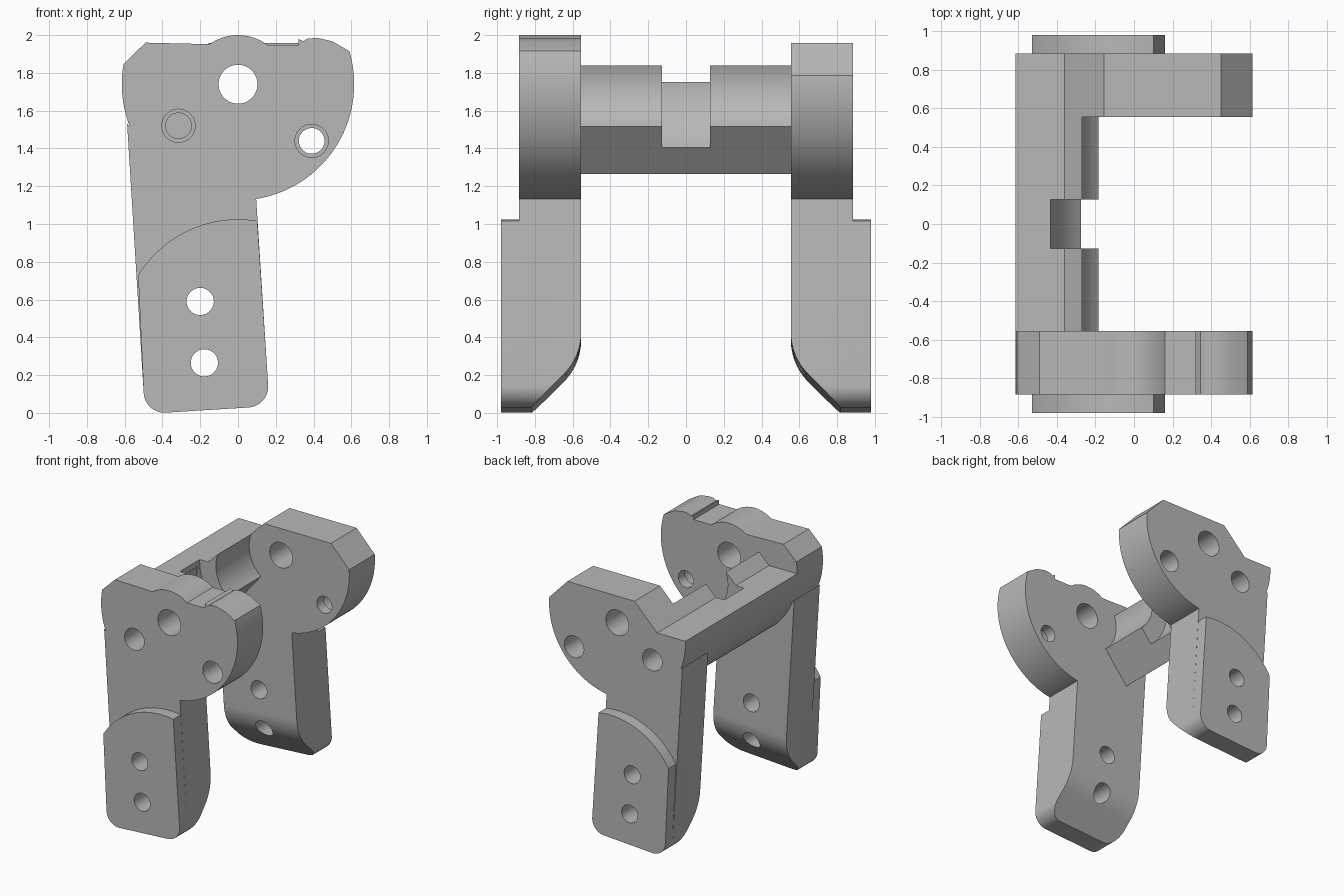
import bpy, bmesh, math
from mathutils import Matrix, Vector

if "Cube" in bpy.data.objects:
    bpy.data.objects.remove(bpy.data.objects["Cube"])

grey = bpy.data.materials.new("plain_grey")
grey.use_nodes = True
COLOR = (0.48, 0.48, 0.48, 1)
grey.diffuse_color = COLOR
grey.node_tree.nodes["Principled BSDF"].inputs["Base Color"].default_value = COLOR

PIVOT = (0, 1.74)      # centre of the round heads
HEAD_R = 0.615
TILT = 0.062           # lean of the legs
INNER, FACE, OUTER = 0.555, 0.885, 0.98


def arc(centre, r, start, end, n=24):
    angles = [math.radians(start + (end - start) * i / n) for i in range(n + 1)]
    return [(centre[0] + r * math.cos(a), centre[1] + r * math.sin(a)) for a in angles]


def lean(u, v):
    """Leg coordinates to x, z."""
    c, s = math.cos(TILT), math.sin(TILT)
    return (-0.163 + u * c - v * s, 0.015 + u * s + v * c)


def prism(name, points, a, b, place=lambda p, w: (p[0], w, p[1])):
    """Extrude a flat outline from a to b."""
    bm = bmesh.new()
    lower = [bm.verts.new(place(p, a)) for p in points]
    upper = [bm.verts.new(place(p, b)) for p in points]
    bm.faces.new(lower)
    bm.faces.new(upper[::-1])
    n = len(points)
    for i in range(n):
        j = (i + 1) % n
        bm.faces.new((lower[i], upper[i], upper[j], lower[j]))
    bmesh.ops.recalc_face_normals(bm, faces=bm.faces)
    mesh = bpy.data.meshes.new(name)
    bm.to_mesh(mesh)
    bm.free()
    obj = bpy.data.objects.new(name, mesh)
    bpy.context.collection.objects.link(obj)
    mesh.materials.append(grey)
    return obj


def activate(obj):
    bpy.ops.object.select_all(action="DESELECT")
    obj.select_set(True)
    bpy.context.view_layer.objects.active = obj


def cut(obj, cutter):
    cutter.hide_render = True
    mod = obj.modifiers.new("cut", "BOOLEAN")
    mod.operation = "DIFFERENCE"
    mod.solver = "EXACT"
    mod.object = cutter
    activate(obj)
    bpy.ops.object.modifier_apply(modifier=mod.name)
    bpy.data.objects.remove(cutter)


def drill(obj, centre, r, a, b):
    cut(obj, prism("drill", arc(centre, r, 0, 360 - 7.5, 47), a, b))


def smooth(obj):
    activate(obj)
    bpy.ops.object.shade_smooth_by_angle(angle=math.radians(20))


# Outlines of the two heads
front_outline = arc(PIVOT, HEAD_R, 16.5, -190, 72) + [(-0.49, 1.96), (-0.155, 1.952)]
front_outline += arc(PIVOT, 0.26, 123, 52, 16) + [
    (0.32, 1.945), (0.32, 1.98), (0.345, 1.968), (0.37, 1.982), (0.42, 1.985), (0.5, 1.967)]
rear_outline = arc(PIVOT, HEAD_R, 4.2, -181.2, 72) + [
    (-0.36, 1.752), (-0.155, 1.957), (0.45, 1.957)]

# Outlines of the legs and of the pads on their outer faces
foot = [lean(*p) for p in arc((-0.22, 0.11), 0.11, 180, 270, 10)
        + arc((0.22, 0.11), 0.11, 270, 360, 10)]
leg_outline = foot + [(0.092, 1.2), (-0.4, 1.33), (-0.587, 1.53)]
pad_outline = foot + arc((0, 0.405), 0.62, 80.5, 148.5, 20)

# Inner bevel at the foot, drawn in y and height along the leg
bevel_outline = [(-0.877, -0.06)] + arc((-0.869, 0.392), 0.314, -45, 0, 12) + [
    (-0.545, 0.45), (-0.4, 0.45), (-0.4, -0.06)]


def lean_place(side):
    def place(p, w):
        x, z = lean(w, p[1])
        return (x, -side * p[0], z)
    return place


for label, side, outline in (("front", -1, front_outline), ("rear", 1, rear_outline)):
    inner, face, outer = side * INNER, side * FACE, side * OUTER

    # Head with pivot hole and two stepped bolt holes
    head = prism(label + "_head", outline, inner, face)
    drill(head, PIVOT, 0.103, side * 0.4, side * 1.1)
    for centre in ((-0.315, 1.52), (0.39, 1.44)):
        drill(head, centre, 0.068, side * 0.4, side * 1.1)
        drill(head, centre, 0.088, side * 0.64, side * 1.1)
    smooth(head)

    # Leg and raised pad with two through holes
    leg = prism(label + "_leg", leg_outline, inner, face)
    cut(leg, prism("bevel_cutter", bevel_outline, -0.6, 0.6, lean_place(side)))
    pad = prism(label + "_pad", pad_outline, face, outer)
    for part in (leg, pad):
        for centre in ((-0.2, 0.59), (-0.178, 0.265)):
            drill(part, centre, 0.072, side * 0.4, side * 1.1)
        smooth(part)

# Cross bar: a ring sector around the pivot with a cut top
bar_outline = arc(PIVOT, HEAD_R, 178.8, 230.6, 20) + arc(PIVOT, 0.288, 230.6, 159.7, 20) + [(-0.36, 1.752)]
bar = prism("cross_bar", bar_outline, -INNER, INNER)
drill(bar, PIVOT, 0.435, -0.127, 0.127)
smooth(bar)
